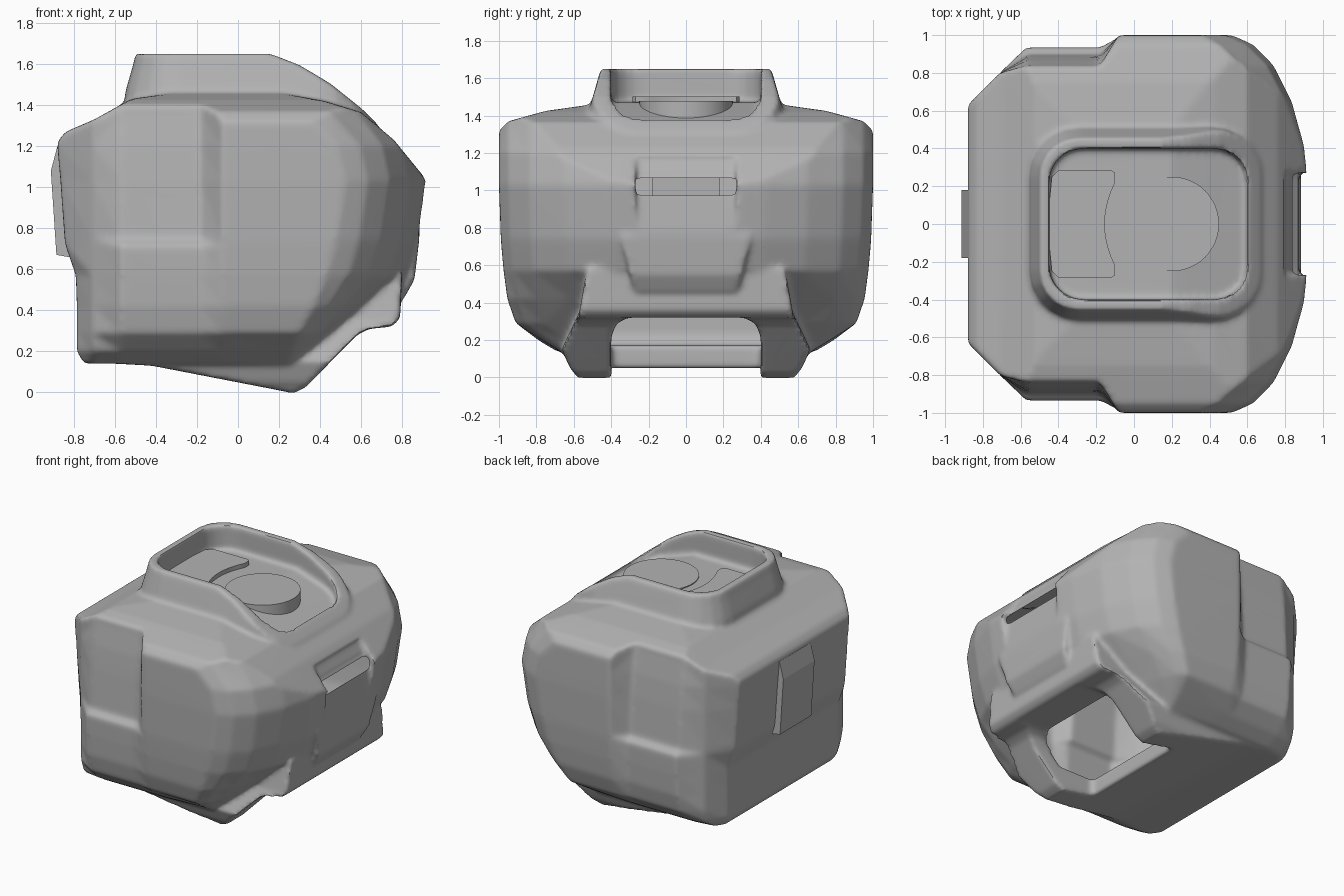
import bpy, bmesh, math
from mathutils import Vector, Matrix

if "Cube" in bpy.data.objects:
    bpy.data.objects.remove(bpy.data.objects["Cube"])

grey = bpy.data.materials.new("plain_grey")
grey.diffuse_color = (0.45, 0.45, 0.45, 1)
grey.use_nodes = True
grey.node_tree.nodes["Principled BSDF"].inputs["Base Color"].default_value = grey.diffuse_color


def make(name, bm):
    bmesh.ops.recalc_face_normals(bm, faces=bm.faces)
    me = bpy.data.meshes.new(name)
    bm.to_mesh(me)
    bm.free()
    me.materials.append(grey)
    ob = bpy.data.objects.new(name, me)
    bpy.context.collection.objects.link(ob)
    return ob


def loft(name, rings):
    """Closed solid through rings that share one point count."""
    bm = bmesh.new()
    vs = [[bm.verts.new(p) for p in r] for r in rings]
    n = len(vs[0])
    for a, b in zip(vs, vs[1:]):
        for i in range(n):
            j = (i + 1) % n
            bm.faces.new((a[i], a[j], b[j], b[i]))
    bm.faces.new(vs[0][::-1])
    bm.faces.new(vs[-1])
    return make(name, bm)


def prism(name, pts, axis, lo, hi):
    """Extrude a 2D outline along an axis."""
    put = {"x": lambda p, t: (t, p[0], p[1]),
           "y": lambda p, t: (p[0], t, p[1]),
           "z": lambda p, t: (p[0], p[1], t)}[axis]
    return loft(name, [[put(p, t) for p in pts] for t in (lo, hi)])


def mirrored(half):
    return half + [(-a, b) for a, b in reversed(half)]


def rounded(x0, x1, y, r, z):
    """Rounded rectangle ring at height z."""
    ring = []
    for k, (cx, cy) in enumerate([(x1 - r, y - r), (x0 + r, y - r),
                                  (x0 + r, r - y), (x1 - r, r - y)]):
        for s in range(6):
            a = math.pi / 2 * (k + s / 5)
            ring.append((cx + r * math.cos(a), cy + r * math.sin(a), z))
    return ring


def apply(ob, kind, **settings):
    m = ob.modifiers.new(kind, kind)
    for k, v in settings.items():
        setattr(m, k, v)
    bpy.context.view_layer.objects.active = ob
    bpy.ops.object.modifier_apply(modifier=m.name)


def combine(ob, other, op):
    apply(ob, "BOOLEAN", object=other, operation=op, solver="EXACT")
    bpy.data.objects.remove(other)


def shade(ob, angle=40):
    bpy.ops.object.select_all(action="DESELECT")
    ob.select_set(True)
    bpy.context.view_layer.objects.active = ob
    bpy.ops.object.shade_smooth_by_angle(angle=math.radians(angle))


# Main shell: height, back x, rear half width, half width, shoulder x, front x
levels = [
    (0.14, -0.75, 0.69, 0.67, 0.25, 0.33),
    (0.20, -0.785, 0.79, 0.77, 0.27, 0.39),
    (0.29, -0.785, 0.89, 0.91, 0.30, 0.49),
    (0.42, -0.785, 0.92, 0.955, 0.37, 0.64),
    (0.57, -0.79, 0.93, 0.975, 0.43, 0.82),
    (0.715, -0.84, 0.935, 0.988, 0.47, 0.87),
    (0.75, -0.845, 0.895, 0.99, 0.48, 0.88),
    (1.03, -0.865, 0.88, 1.0, 0.52, 0.92),
    (1.20, -0.88, 0.865, 1.0, 0.48, 0.89),
    (1.36, -0.88, 0.84, 1.0, 0.32, 0.80),
    (1.60, -0.88, 0.83, 1.0, 0.20, 0.75),
]
rings = []
for z, xb, yr, ym, xs, xf in levels:
    d = xf - xs
    half = [(xb, min(0.63, yr - 0.07)), (-0.71, min(0.80, yr - 0.02)),
            (-0.57, yr), (-0.18, yr), (-0.08, max(ym, yr)), (xs, ym), (xs + 0.28 * d, 0.95 * ym),
            (xs + 0.55 * d, 0.84 * ym), (xs + 0.79 * d, 0.65 * ym),
            (xs + 0.95 * d, 0.42 * ym), (xf, 0.25 * ym)]
    rings.append([(x, y, z) for x, y in half] + [(x, -y, z) for x, y in reversed(half)])
shell = loft("shell", rings)
# Trim the crown along its length and across its width
combine(shell, prism("length_trim", [
    (-1.2, 0), (-1.2, 1.1), (-0.89, 1.21), (-0.84, 1.27), (-0.7, 1.33), (-0.52, 1.43),
    (-0.3, 1.46), (0.2, 1.46), (0.42, 1.42), (0.6, 1.365), (0.76, 1.23), (0.915, 1.04),
    (1.2, 0.7), (1.2, 0)], "y", -1.5, 1.5), "INTERSECT")
combine(shell, prism("width_trim", mirrored([
    (1.2, 0), (1.2, 1.2), (1.0, 1.32), (0.95, 1.37), (0.75, 1.425), (0.5, 1.46), (0.1, 1.475)]),
    "x", -1.5, 1.5), "INTERSECT")

# Hollow copy of the shell used for the inside, kept clear of the well floor
cavity = shell.copy()
cavity.data = shell.data.copy()
bpy.context.collection.objects.link(cavity)
centre = Vector((0, 0, 0.75))
cavity.data.transform(Matrix.Translation(centre) @ Matrix.Scale(0.95, 4) @ Matrix.Translation(-centre))
combine(cavity, prism("floor_clearance", [
    (-0.6, 1.42), (0.25, 1.42), (0.4, 1.355), (0.62, 1.28), (0.75, 1.28), (0.75, 2), (-0.6, 2)],
    "y", -0.45, 0.45), "DIFFERENCE")

# Chin block with sloping underside
chin = prism("chin", [
    (-0.6, 0.14), (-0.42, 0.13), (0.2, 0.01), (0.27, -0.005), (0.33, 0.025), (0.58, 0.28),
    (0.64, 0.31), (0.75, 0.32), (0.79, 0.36), (0.80, 0.58), (0.5, 0.7), (-0.6, 0.7)],
    "y", -1, 1)
combine(chin, prism("chin_sides", mirrored([
    (0.58, -0.1), (0.585, 0.01), (0.62, 0.05), (0.665, 0.15), (0.57, 0.35), (0.53, 0.58),
    (0.4, 0.9)]), "x", -1, 1), "INTERSECT")
combine(shell, chin, "UNION")

# Raised panel below the brow, narrower at its foot
panel = prism("front_panel", [
    (0.5, 0.45), (0.81, 0.46), (0.86, 0.55), (0.885, 0.76), (0.5, 0.85)], "y", -0.5, 0.5)
combine(panel, prism("panel_sides", mirrored([(0.24, 0.4), (0.29, 0.5), (0.34, 0.72), (0.34, 0.9)]),
                     "x", 0, 1), "INTERSECT")
combine(shell, panel, "UNION")
combine(shell, cavity, "DIFFERENCE")

# Collar on the crown, sloping down at the front
collar = loft("collar", [rounded(-0.56, 0.68, 0.53, 0.27, 1.28),
                         rounded(-0.55, 0.66, 0.51, 0.26, 1.46),
                         rounded(-0.51, 0.64, 0.47, 0.22, 1.60),
                         rounded(-0.49, 0.63, 0.44, 0.19, 1.70)])
combine(collar, prism("collar_slope", [
    (-0.8, 1.42), (-0.8, 1.65), (0.16, 1.65), (0.3, 1.595), (0.45, 1.505), (0.6, 1.385),
    (0.72, 1.27), (0.6, 1.28), (0.4, 1.38), (0.2, 1.42)], "y", -1, 1), "INTERSECT")
combine(shell, collar, "UNION")

# Well inside the collar with a sloping floor
well = loft("well", [rounded(-0.45, 0.60, 0.40, 0.18, 1.2), rounded(-0.45, 0.60, 0.40, 0.18, 1.9)])
combine(well, prism("well_floor", [
    (-0.8, 1.475), (0.2, 1.47), (0.4, 1.405), (0.61, 1.33), (0.8, 1.33), (0.8, 2), (-0.8, 2)],
    "y", -1, 1), "INTERSECT")
combine(shell, well, "DIFFERENCE")

# Arched opening under the chin
combine(shell, prism("chin_opening", mirrored([
    (0.36, -0.4), (0.40, 0.06), (0.40, 0.22), (0.37, 0.29), (0.31, 0.32)]),
    "x", 0.02, 1.2), "DIFFERENCE")

# Shallow notch in the front ridge
combine(shell, prism("front_notch", [
    (0.885, 0.78), (0.868, 1.02), (0.785, 1.18), (1.1, 1.18), (1.1, 0.78)],
    "y", -0.27, 0.27), "DIFFERENCE")

# Soften every edge
apply(shell, "REMESH", mode="VOXEL", voxel_size=0.015)
apply(shell, "SMOOTH", factor=0.5, iterations=9)
apply(shell, "DECIMATE", ratio=0.25)
shell.data.materials.clear()
shell.data.materials.append(grey)
shade(shell)

# Disc and tray in the well
disc = prism("disc", [(0.2 + 0.25 * math.cos(a * math.pi / 24), 0.25 * math.sin(a * math.pi / 24))
                      for a in range(48)], "z", 1.37, 1.478)
arc = [(-0.155 + 0.055 * (t / 5) ** 2, 0.22 * t / 5) for t in range(-5, 6)]
tray = prism("tray", [(-0.1, -0.27), *arc, (-0.1, 0.27), (-0.12, 0.285), (-0.40, 0.285),
                      (-0.435, 0.25), (-0.45, 0.1), (-0.45, -0.1), (-0.435, -0.25),
                      (-0.40, -0.285), (-0.12, -0.285)], "z", 1.44, 1.503)
shade(disc)
shade(tray)

# Plate on the back
prism("back_plate", [(-0.80, 0.655), (-0.885, 0.67), (-0.912, 1.08), (-0.88, 1.2), (-0.80, 1.2)],
      "y", -0.18, 0.18)
